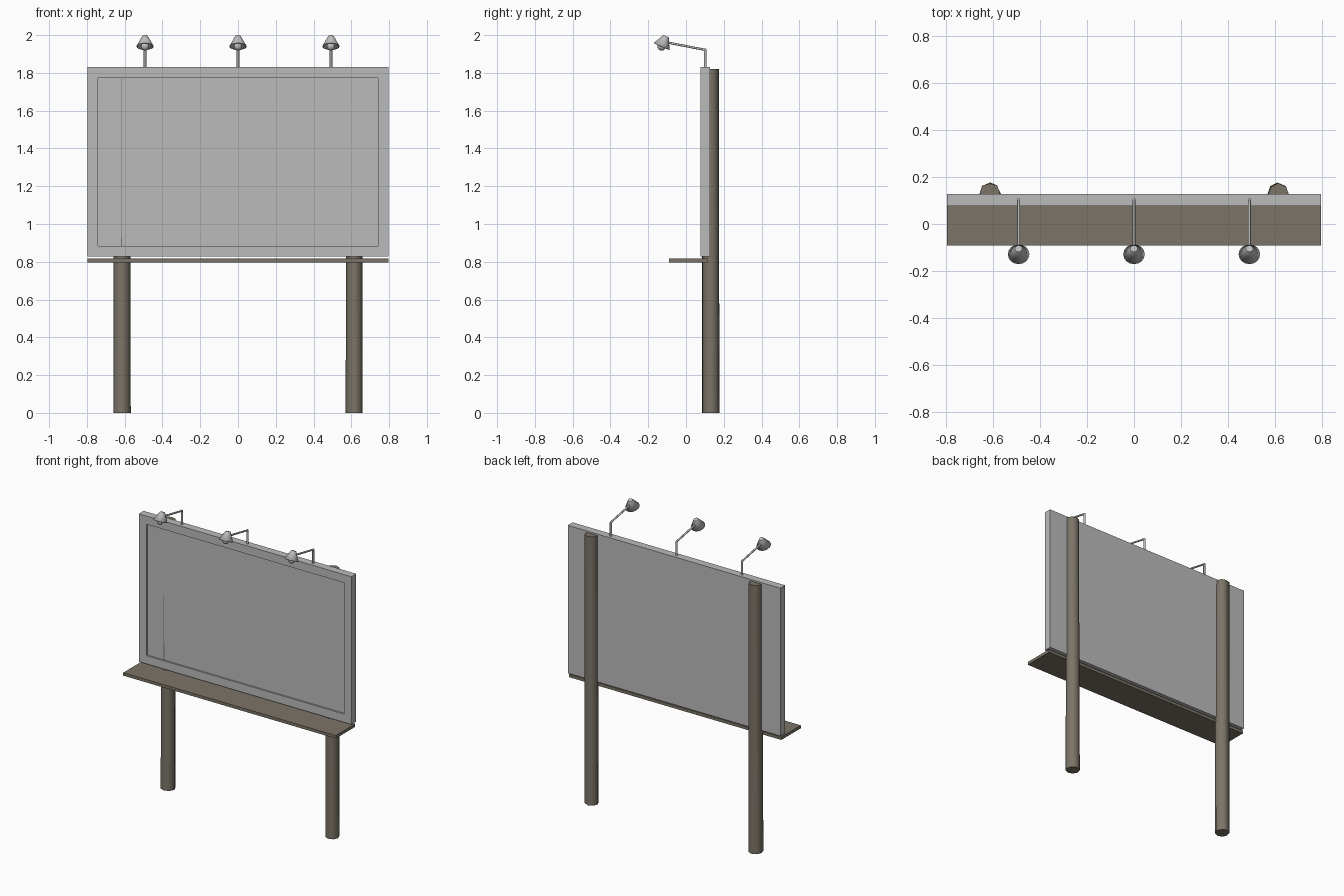
import bpy, bmesh, math, random
from mathutils import Vector, Matrix

random.seed(4)
cube = bpy.data.objects.get("Cube")
if cube:
    bpy.data.objects.remove(cube, do_unlink=True)


def material(name, colour):
    mat = bpy.data.materials.new(name)
    mat.use_nodes = True
    mat.diffuse_color = colour
    mat.node_tree.nodes["Principled BSDF"].inputs["Base Color"].default_value = colour
    return mat


GREY = material("grey metal", (0.5, 0.5, 0.5, 1))
WOOD = material("weathered wood", (0.2, 0.175, 0.137, 1))


def finish(bm, name, mat, smooth=False):
    mesh = bpy.data.meshes.new(name)
    bm.to_mesh(mesh)
    bm.free()
    mesh.materials.append(mat)
    obj = bpy.data.objects.new(name, mesh)
    bpy.context.collection.objects.link(obj)
    if smooth:
        bpy.ops.object.select_all(action='DESELECT')
        obj.select_set(True)
        bpy.context.view_layer.objects.active = obj
        bpy.ops.object.shade_smooth_by_angle(angle=math.radians(55))
    return obj


def box(low, high):
    bm = bmesh.new()
    low, high = Vector(low), Vector(high)
    bmesh.ops.create_cube(bm, size=1, matrix=Matrix.Translation((low + high) / 2)
                          @ Matrix.Diagonal((*(high - low), 1)))
    return bm


def tube(bm, start, end, r1, r2, sides=8, caps=True):
    start, end = Vector(start), Vector(end)
    axis = end - start
    place = Matrix.Translation((start + end) / 2) @ axis.to_track_quat('Z', 'Y').to_matrix().to_4x4()
    bmesh.ops.create_cone(bm, cap_ends=caps, segments=sides, radius1=r1, radius2=r2,
                          depth=axis.length, matrix=place)


# Display panel with a shallow recessed face
bm = box((-0.797, 0.076, 0.828), (0.797, 0.128, 1.83))
bm.normal_update()
front = [f for f in bm.faces if f.normal.y < -0.9]
bmesh.ops.inset_region(bm, faces=front, thickness=0.056, use_even_offset=True)
bmesh.ops.inset_region(bm, faces=front, thickness=0.001, depth=0)
bmesh.ops.translate(bm, verts=front[0].verts, vec=(0, 0.01, 0))
finish(bm, "display_panel", GREY)

# Maintenance walkway under the panel
finish(box((-0.797, -0.091, 0.797), (0.797, 0.117, 0.817)), "walkway", WOOD)

# Rough round posts, slightly uneven in section
for side, label in ((-1, "right"), (1, "left")):
    bm = bmesh.new()
    x, y = side * 0.615, 0.131
    tube(bm, (x, y, 0), (x, y, 1.82), 0.045, 0.043)
    for v in bm.verts:
        v.co.x += random.uniform(-0.003, 0.003)
        v.co.y += random.uniform(-0.003, 0.003)
    finish(bm, label + "_post", WOOD, True)

# Lamps on bent arms along the top edge
for x, label in ((-0.492, "right"), (0, "middle"), (0.492, "left")):
    rim = Vector((x, -0.129, 1.94))
    crown = Vector((x, -0.105, 1.994))

    bm = bmesh.new()
    elbow = (x, 0.102, 1.922)
    tube(bm, (x, 0.102, 1.82), elbow, 0.007, 0.007)
    tube(bm, elbow, (x, -0.105, 1.962), 0.006, 0.006)
    bmesh.ops.create_icosphere(bm, subdivisions=2, radius=0.007, matrix=Matrix.Translation(elbow))
    finish(bm, label + "_lamp_arm", GREY, True)

    bm = bmesh.new()
    tube(bm, rim, crown, 0.046, 0.015, 16)
    bm.normal_update()
    down = (rim - crown).normalized()
    mouth = [f for f in bm.faces if f.normal.dot(down) > 0.9]
    bmesh.ops.delete(bm, geom=mouth, context='FACES_ONLY')
    shade = finish(bm, label + "_lamp_shade", GREY, True)
    shell = shade.modifiers.new("shell", 'SOLIDIFY')
    shell.thickness = 0.003
    shell.offset = -1

    bm = bmesh.new()
    bmesh.ops.create_uvsphere(bm, u_segments=12, v_segments=8, radius=0.022,
                              matrix=Matrix.Translation(rim))
    finish(bm, label + "_lamp_bulb", GREY, True)
